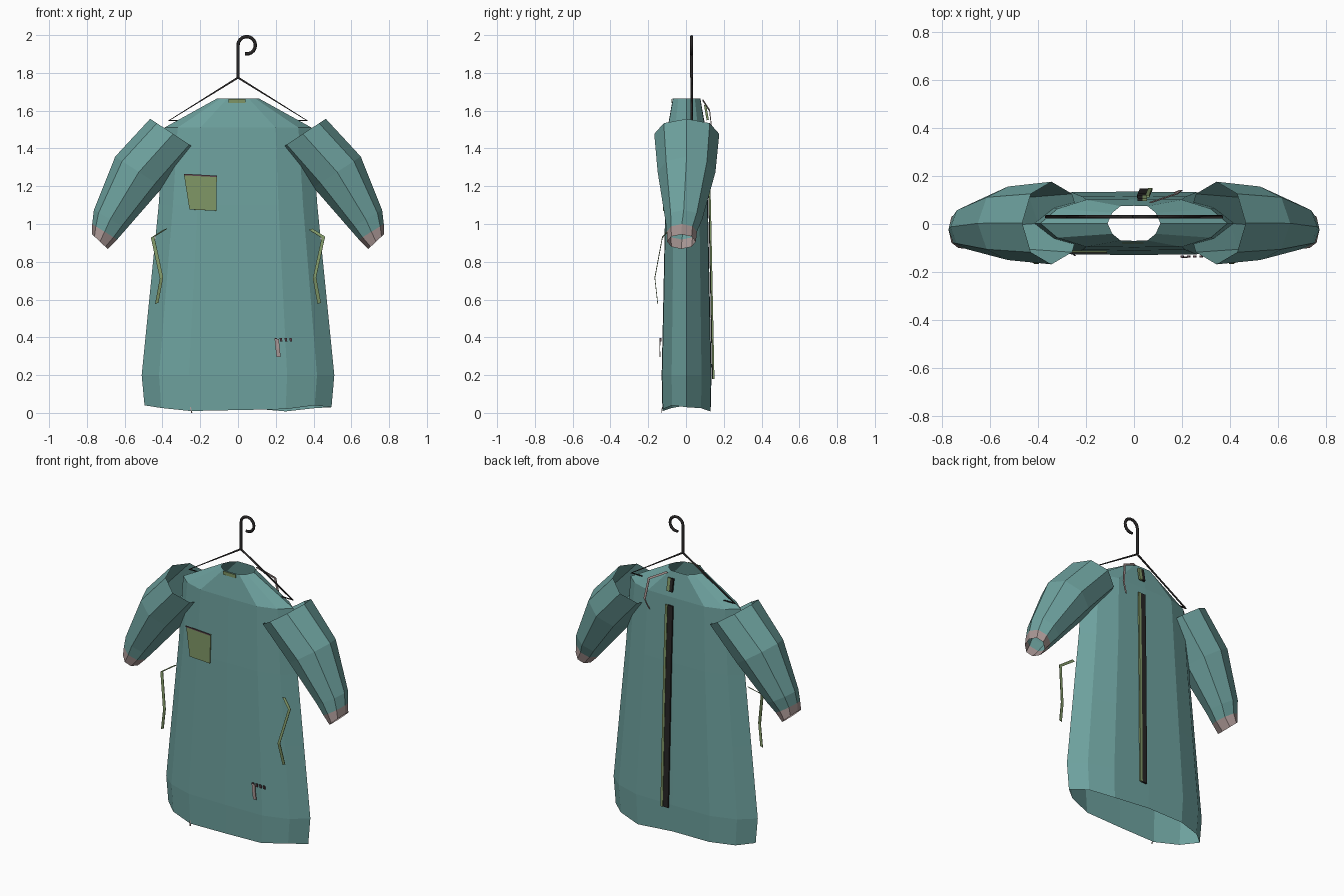
import bpy
import bmesh
import math
from mathutils import Vector

if "Cube" in bpy.data.objects:
    bpy.data.objects.remove(bpy.data.objects["Cube"], do_unlink=True)


def material(name, rgb):
    m = bpy.data.materials.new(name)
    m.use_nodes = True
    m.diffuse_color = (*rgb, 1)
    m.node_tree.nodes["Principled BSDF"].inputs["Base Color"].default_value = (*rgb, 1)
    return m


TEAL = material("teal cloth", (0.155, 0.36, 0.345))
OLIVE = material("olive cloth", (0.21, 0.30, 0.13))
MAUVE = material("dusty pink", (0.40, 0.31, 0.30))
DARK = material("dark metal", (0.02, 0.018, 0.018))
PLUM = material("plum stitching", (0.11, 0.06, 0.075))


def add_object(name, bm, *mats):
    bmesh.ops.recalc_face_normals(bm, faces=bm.faces)
    mesh = bpy.data.meshes.new(name)
    bm.to_mesh(mesh)
    bm.free()
    for m in mats:
        mesh.materials.append(m)
    obj = bpy.data.objects.new(name, mesh)
    bpy.context.collection.objects.link(obj)
    return obj


def loft(bm, rings, closed=True):
    """Skin neighbouring rings with quads; returns the bands of faces."""
    rows = [[bm.verts.new(p) for p in ring] for ring in rings]
    bands = []
    for a, b in zip(rows, rows[1:]):
        n = len(a)
        bands.append([bm.faces.new((a[i], a[(i + 1) % n], b[(i + 1) % n], b[i]))
                      for i in range(n if closed else n - 1)])
    return bands


def ribbon(name, path, across, mat, thickness=0.004):
    """Flat strip along a path, with a constant sideways vector."""
    bm = bmesh.new()
    half = Vector(across) / 2
    loft(bm, [(Vector(p) - half, Vector(p) + half) for p in path], closed=False)
    obj = add_object(name, bm, mat)
    mod = obj.modifiers.new("thickness", "SOLIDIFY")
    mod.thickness = thickness
    mod.offset = 0
    return obj


def wire(name, paths, radius):
    """Four-sided wire through each path."""
    curve = bpy.data.curves.new(name, "CURVE")
    curve.dimensions = "3D"
    curve.bevel_depth = radius
    curve.bevel_resolution = 1
    curve.use_fill_caps = True
    for path, cyclic in paths:
        s = curve.splines.new("POLY")
        s.points.add(len(path) - 1)
        for pt, co in zip(s.points, path):
            pt.co = (*co, 1)
        s.use_cyclic_u = cyclic
    temp = bpy.data.objects.new(name + " curve", curve)
    bpy.context.collection.objects.link(temp)
    bpy.context.view_layer.update()
    mesh = bpy.data.meshes.new_from_object(
        temp.evaluated_get(bpy.context.evaluated_depsgraph_get()))
    bpy.data.objects.remove(temp, do_unlink=True)
    mesh.materials.clear()
    mesh.materials.append(DARK)
    obj = bpy.data.objects.new(name, mesh)
    bpy.context.collection.objects.link(obj)


# Gown body: flattened twelve-sided rings, open at neck and hem
ROWS = [(1.665, 0.11, 0.073), (1.51, 0.39, 0.1), (1.1, 0.42, 0.113),
        (0.65, 0.465, 0.122), (0.2, 0.51, 0.132), (0.03, 0.495, 0.128)]
HEM = [0.03, 0.025, 0.008, 0.03, 0.03, 0.03, 0.04, 0.026, 0.01, 0.015, 0.02, 0.04]
SECTION_X = [1, 0.82, 0.51, 0, -0.51, -0.82, -1, -0.82, -0.51, 0, 0.51, 0.82]
SECTION_Y = [0, 0.6, 0.98, 1, 0.98, 0.6, 0, -0.6, -0.98, -1, -0.98, -0.6]

rings = [[(w * cx, d * cy + 0.003, z) for cx, cy in zip(SECTION_X, SECTION_Y)]
         for z, w, d in ROWS]
rings[-1] = [(x, y, h) for (x, y, z), h in zip(rings[-1], HEM)]
bm = bmesh.new()
loft(bm, rings)
add_object("gown_body", bm, TEAL)


def depth(z):
    """Half depth of the gown at a height."""
    for (z1, _, d1), (z0, _, d0) in zip(ROWS, ROWS[1:]):
        if z >= z0:
            return d0 + (d1 - d0) * (z - z0) / (z1 - z0)
    return ROWS[-1][2]


# Sleeves: eight-sided tubes with a contrasting cuff
# each ring: outer (x, z), inner (x, z), centre y, half depth
SLEEVE = [((0.465, 1.557), (0.222, 1.397), 0.004, 0.172),
          ((0.65, 1.357), (0.40, 1.193), 0.003, 0.153),
          ((0.763, 1.074), (0.59, 0.975), -0.012, 0.098),
          ((0.772, 1.0), (0.64, 0.918), -0.022, 0.08),
          ((0.772, 0.945), (0.69, 0.868), -0.024, 0.076)]
for side, label in ((1, "left"), (-1, "right")):
    rings = []
    for outer, inner, yc, ry in SLEEVE:
        ring = []
        for k in range(8):
            a = k * math.tau / 8
            t = (1 + math.cos(a)) / 2
            ring.append((side * (inner[0] + (outer[0] - inner[0]) * t),
                         yc + ry * math.sin(a),
                         inner[1] + (outer[1] - inner[1]) * t))
        rings.append(ring)
    bm = bmesh.new()
    for f in loft(bm, rings)[-1]:
        f.material_index = 1
    add_object(label + "_sleeve", bm, TEAL, MAUVE)

    # Side ties
    ribbon(label + "_side_tie",
           [(side * 0.385, -0.085, 0.972), (side * 0.452, -0.125, 0.93),
            (side * 0.405, -0.165, 0.715), (side * 0.43, -0.15, 0.58)],
           (0.018, 0, 0.006), OLIVE, 0.003)

# Chest pocket with a stitched top edge
bm = bmesh.new()
corners = [(-0.286, 1.262), (-0.112, 1.252), (-0.115, 1.07), (-0.257, 1.077)]
bm.faces.new([bm.verts.new((x, -depth(z) - 0.008, z)) for x, z in corners])
pocket = add_object("chest_pocket", bm, OLIVE)
pocket.modifiers.new("thickness", "SOLIDIFY").thickness = 0.006
ribbon("pocket_trim", [(x, -depth(z) - 0.012, z) for x, z in corners[:2]],
       (0, 0, 0.008), PLUM)

# Back opening: dark gap with an olive facing, and the closure at the neck
heights = [1.46, 1.1, 0.65, 0.18]
ribbon("back_gap", [(0.03 + 0.004 * i, depth(z) + 0.011, z)
                    for i, z in enumerate(heights)], (0.036, 0, 0), DARK, 0.01)
ribbon("back_facing", [(0.056 + 0.004 * i, depth(z) + 0.014, z)
                       for i, z in enumerate(heights)], (0.016, 0, 0), OLIVE, 0.01)
for name, x, mat in (("neck_closure_gap", 0.025, DARK), ("neck_closure_facing", 0.045, OLIVE)):
    ribbon(name, [(x, depth(z) + 0.022, z) for z in (1.63, 1.55)], (0.02, 0, 0), mat, 0.012)

# Neck tie hanging at the back, and the small neck label in front
ribbon("neck_tie", [(0.07, 0.09, 1.655), (0.175, 0.125, 1.6),
                    (0.195, 0.14, 1.47), (0.17, 0.13, 1.41)], (0.012, 0, 0.008), MAUVE)
ribbon("neck_label", [(x, -depth(1.65) - 0.003, 1.652) for x in (-0.05, 0.04)],
       (0, 0, 0.022), OLIVE)

# Mended tear near the hem: hanging scrap and a row of stitches
ribbon("torn_scrap", [(0.205, -0.137, 0.39), (0.21, -0.139, 0.34), (0.215, -0.137, 0.295)],
       (0.022, 0, 0), MAUVE)
for i in range(4):
    x = 0.2 + 0.026 * i
    ribbon("stitch_%d" % (i + 1), [(x, -0.135, 0.397), (x + 0.003, -0.135, 0.378)],
           (0.012, 0, 0), PLUM, 0.008)
ribbon("loose_thread", [(-0.252, -0.125, 0.03), (-0.245, -0.132, 0)],
       (0.006, 0, 0), MAUVE, 0.003)

# Wire hanger: triangle, stem and curled hook
Y = 0.03
triangle = [(0, Y, 1.775), (0.365, Y, 1.548), (-0.365, Y, 1.548)]
hook = [(0, Y, 1.775)] + [
    (0.046 + 0.046 * math.cos(a), Y, 1.946 + 0.046 * math.sin(a))
    for a in (math.radians(180 - 20 * k) for k in range(15))]
wire("hanger_frame", [(triangle, True)], 0.007)
wire("hanger_hook", [(hook, False)], 0.009)
